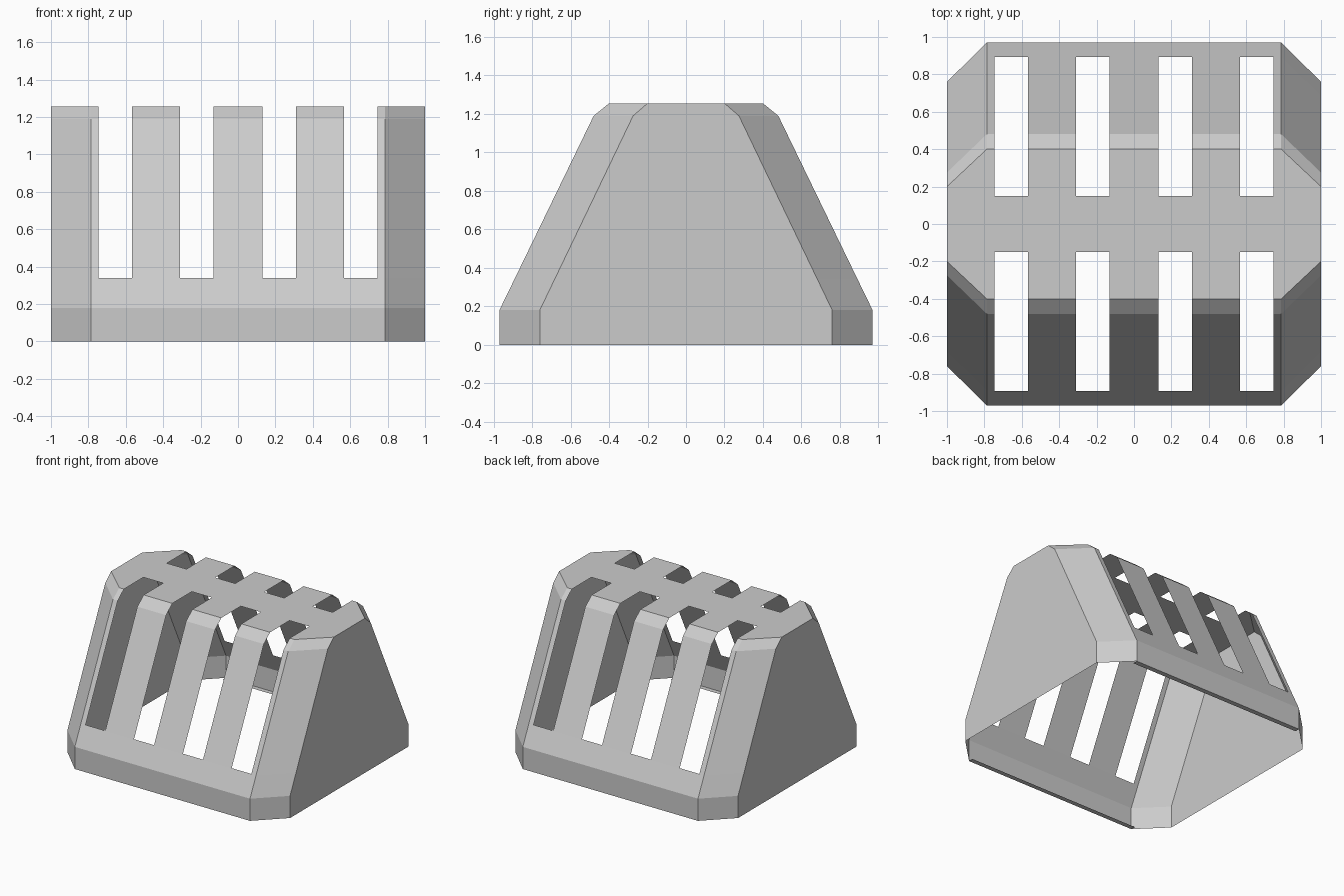
import bpy, bmesh

if "Cube" in bpy.data.objects:
    bpy.data.objects.remove(bpy.data.objects["Cube"])

grey = bpy.data.materials.new("plain grey")
grey.diffuse_color = (0.6, 0.6, 0.6, 1)
grey.use_nodes = True
grey.node_tree.nodes["Principled BSDF"].inputs["Base Color"].default_value = grey.diffuse_color


def finish(bm, name):
    """Turn a bmesh into a named grey object."""
    me = bpy.data.meshes.new(name)
    bm.to_mesh(me)
    bm.free()
    me.materials.append(grey)
    ob = bpy.data.objects.new(name, me)
    bpy.context.collection.objects.link(ob)
    return ob


# Half profiles (y, z) from base to top: middle section and narrower end section
middle = [(0.97, 0), (0.97, 0.18), (0.892, 0.34), (0.48, 1.19), (0.40, 1.255), (0.15, 1.255)]
end = [(0.76, 0), (0.76, 0.18), (0.683, 0.34), (0.275, 1.19), (0.20, 1.255), (0.15, 1.255)]


def full(half):
    """Mirror a half profile across y, running front to back."""
    return [(-y, z) for y, z in half] + half[::-1]


# Cross-section positions: end walls, corner creases, slot sides
half_x = [0.13, 0.31, 0.568, 0.745, 0.787, 1.0]
xs = [-x for x in half_x[::-1]] + half_x
slot_columns = (2, 4, 6, 8)
slot_rows = (2, 3, 4, 6, 7, 8)

# Thin tapered cover with slots that wrap over the top edges
bm = bmesh.new()
rings = []
for x in xs:
    profile = full(end if abs(x) > 0.9 else middle)
    rings.append([bm.verts.new((x, y, z)) for y, z in profile])
for i in range(len(xs) - 1):
    a, b = rings[i], rings[i + 1]
    for j in range(len(a) - 1):
        if i in slot_columns and j in slot_rows:
            continue
        bm.faces.new((a[j], b[j], b[j + 1], a[j + 1]))
# Flat end walls
bm.faces.new(rings[0])
bm.faces.new(rings[-1][::-1])
bmesh.ops.recalc_face_normals(bm, faces=bm.faces)
if next(f for f in bm.faces if abs(f.normal.z) > 0.99).normal.z < 0:
    bmesh.ops.reverse_faces(bm, faces=bm.faces)
finish(bm, "slotted_cover")

# Narrow lips turned inward along the front and back base edges
for name, s in (("front_lip", -1), ("back_lip", 1)):
    bm = bmesh.new()
    pts = [(-0.787, 0.97), (0.787, 0.97), (0.787, 0.93), (-0.787, 0.93)]
    f = bm.faces.new([bm.verts.new((x, s * y, 0)) for x, y in pts])
    f.normal_update()
    if f.normal.z > 0:
        f.normal_flip()
    finish(bm, name)
